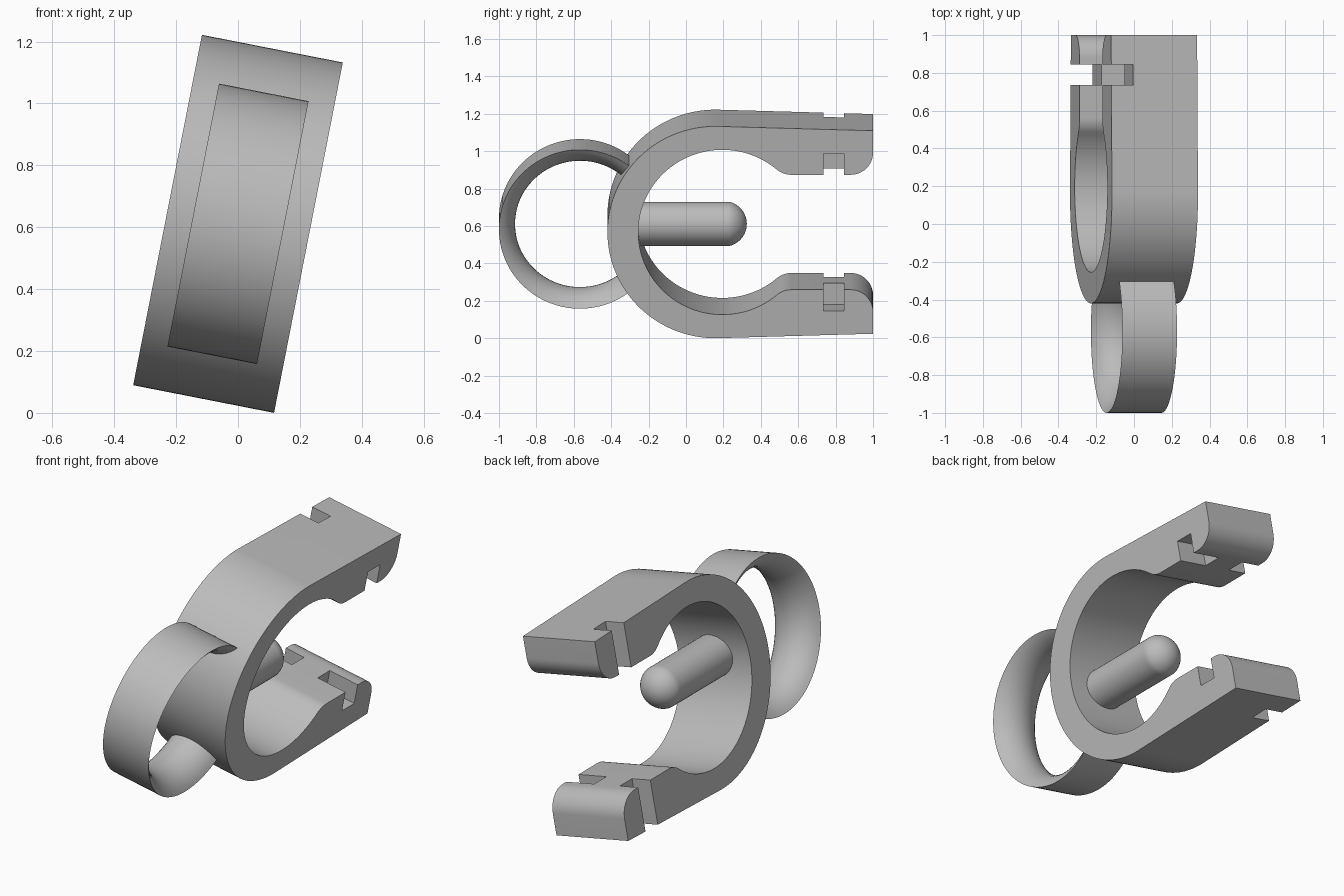
import bpy, bmesh
from math import radians, sin, cos, atan2, hypot, degrees, sqrt, asin
from mathutils import Matrix

cube = bpy.data.objects.get("Cube")
if cube:
    bpy.data.objects.remove(cube, do_unlink=True)

TILT = Matrix.Translation((0, 0, 0.611)) @ Matrix.Rotation(radians(11.1), 4, 'Y')

grey = bpy.data.materials.new("light_grey")
grey.use_nodes = True
COLOR = (0.5, 0.5, 0.5, 1)
grey.diffuse_color = COLOR
grey.node_tree.nodes["Principled BSDF"].inputs["Base Color"].default_value = COLOR


def make(name, bm):
    """Turn a bmesh into a tilted object with the shared material."""
    bmesh.ops.recalc_face_normals(bm, faces=bm.faces)
    mesh = bpy.data.meshes.new(name)
    bm.to_mesh(mesh)
    bm.free()
    mesh.materials.append(grey)
    obj = bpy.data.objects.new(name, mesh)
    bpy.context.collection.objects.link(obj)
    obj.matrix_world = TILT
    return obj


def smooth(obj):
    bpy.ops.object.select_all(action='DESELECT')
    obj.select_set(True)
    bpy.context.view_layer.objects.active = obj
    bpy.ops.object.shade_smooth_by_angle(angle=radians(30))


def arc(cy, cz, r, a0, a1, n):
    """Points on an arc in the y-z plane, angles in degrees."""
    angles = [radians(a0 + (a1 - a0) * i / n) for i in range(n + 1)]
    return [(cy + r * cos(a), cz + r * sin(a)) for a in angles]


def box(name, x0, x1, y0, y1, z):
    bm = bmesh.new()
    bmesh.ops.create_cube(bm, size=1)
    bmesh.ops.scale(bm, verts=bm.verts, vec=(x1 - x0, y1 - y0, 2 * z))
    bmesh.ops.translate(bm, verts=bm.verts, vec=((x0 + x1) / 2, (y0 + y1) / 2, 0))
    obj = make(name, bm)
    obj.hide_render = True
    return obj


# Open clip: upper half of the outline, mirrored for the lower half
HALF_W = 0.232
BORE_Y, BORE_R = 0.194, 0.449
JAW, FILLET = 0.313, 0.12
fz = JAW + FILLET
fy = BORE_Y + sqrt((BORE_R + FILLET) ** 2 - fz ** 2)
meet = degrees(atan2(fz, fy - BORE_Y))
upper = arc(0.157, 0, 0.577, 180, 88, 40)
upper.append((1, 0.553))
upper += arc(1 - FILLET, fz, FILLET, 0, -90, 12)
upper += arc(fy, fz, FILLET, -90, meet - 180, 8)
upper += arc(BORE_Y, 0, BORE_R, meet, 180, 40)[1:]
outline = upper + [(y, -z) for y, z in reversed(upper[1:-1])]

bm = bmesh.new()
face = bm.faces.new([bm.verts.new((-HALF_W, y, z)) for y, z in outline])
ext = bmesh.ops.extrude_face_region(bm, geom=[face])
bmesh.ops.translate(bm, vec=(2 * HALF_W, 0, 0),
                    verts=[v for v in ext["geom"] if isinstance(v, bmesh.types.BMVert)])
clip = make("open_clip", bm)

# Strap slots: one side runs right through, the other only through the jaws
cutters = [box("through_slot", -0.4, -0.114, 0.735, 0.845, 0.8),
           box("jaw_slot", 0.052, 0.4, 0.735, 0.845, 0.428)]
bpy.context.view_layer.update()
bpy.context.view_layer.objects.active = clip
for cutter in cutters:
    mod = clip.modifiers.new(cutter.name, 'BOOLEAN')
    mod.operation = 'DIFFERENCE'
    mod.solver = 'EXACT'
    mod.object = cutter
    bpy.ops.object.modifier_apply(modifier=mod.name)
    bpy.data.objects.remove(cutter, do_unlink=True)
smooth(clip)

# Finger ring: flat outside, rounded inside, ends buried in the clip wall
RING_Y, RING_R, RING_HALF, BULGE = -0.567, 0.433, 0.1475, 0.086
curve_r = (RING_HALF ** 2 + BULGE ** 2) / (2 * BULGE)
spread = asin(RING_HALF / curve_r)
section = []
for i in range(17):
    a = spread * (i / 8 - 1)
    section.append((curve_r * sin(a), RING_R - BULGE + curve_r * (1 - cos(a))))

bm = bmesh.new()
STEPS = 80
loops = []
for i in range(STEPS + 1):
    a = radians(40 + 280 * i / STEPS)
    loops.append([bm.verts.new((x, RING_Y + r * cos(a), r * sin(a))) for x, r in section])
n = len(section)
for p, q in zip(loops, loops[1:]):
    for j in range(n):
        k = (j + 1) % n
        bm.faces.new((p[j], p[k], q[k], q[j]))
bm.faces.new(loops[0])
bm.faces.new(loops[-1])
smooth(make("finger_ring", bm))

# Centre pin: round bar with a domed tip, spun about the y axis
PIN_R, DOME_Y = 0.118, 0.203
profile = [(-0.34, 0), (-0.34, PIN_R)] + arc(DOME_Y, 0, 0.122, 90, 0, 14)
bm = bmesh.new()
verts = [bm.verts.new((0, y, min(z, PIN_R))) for y, z in profile]
edges = [bm.edges.new(pair) for pair in zip(verts, verts[1:])]
bmesh.ops.spin(bm, geom=verts + edges, cent=(0, 0, 0), axis=(0, 1, 0),
               angle=radians(360), steps=48)
bmesh.ops.remove_doubles(bm, verts=bm.verts, dist=0.0005)
smooth(make("centre_pin", bm))
